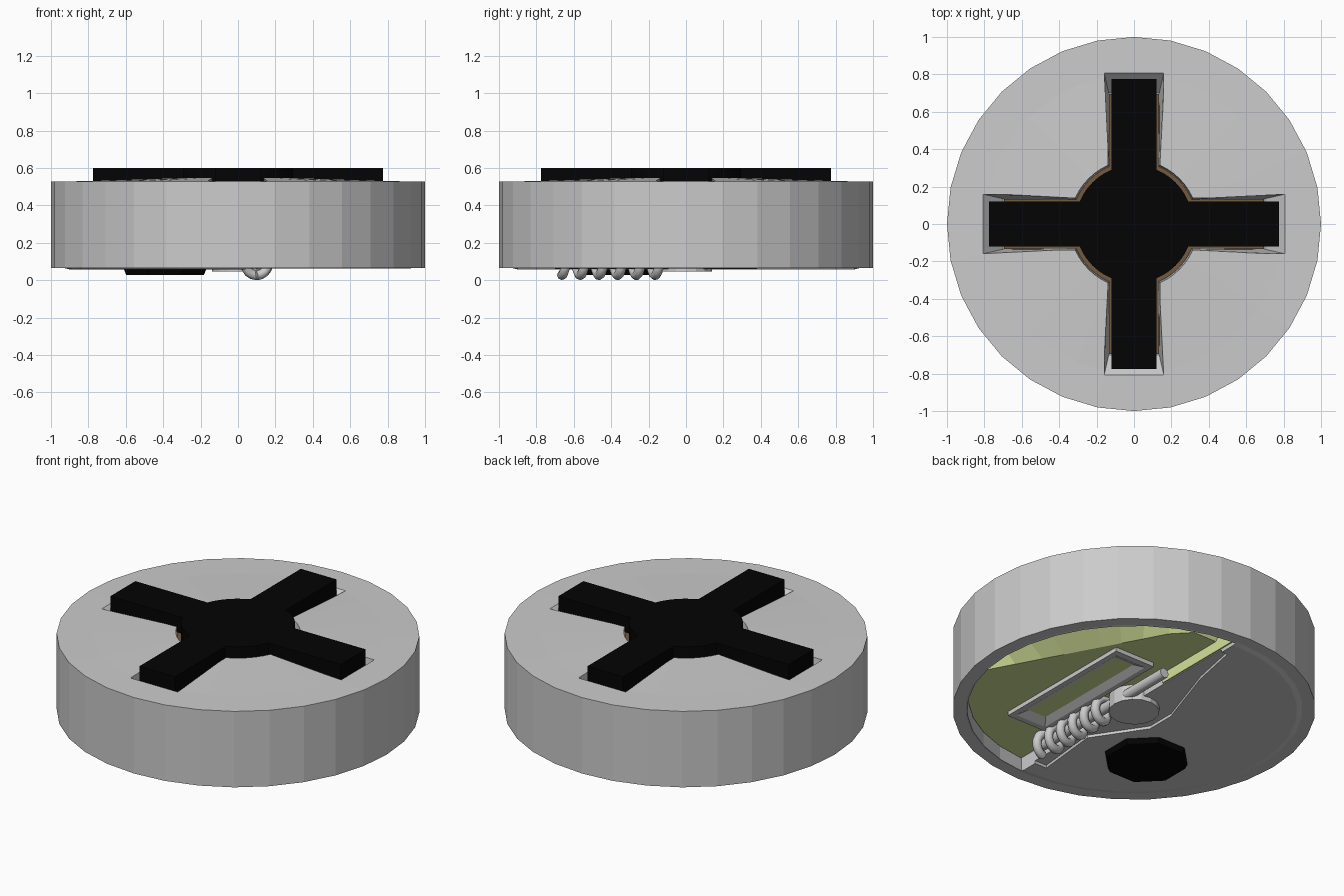
import bpy, bmesh, math
from math import sin, cos, pi

if "Cube" in bpy.data.objects:
    bpy.data.objects.remove(bpy.data.objects["Cube"])


def material(name, rgb):
    m = bpy.data.materials.new(name)
    m.diffuse_color = (*rgb, 1)
    m.use_nodes = True
    m.node_tree.nodes["Principled BSDF"].inputs["Base Color"].default_value = m.diffuse_color
    return m


BLACK = material("black", (0.001, 0.001, 0.001))
BROWN = material("brown", (0.17, 0.10, 0.05))
GREEN = material("green", (0.66, 0.76, 0.32))


def make(name, verts, faces, mat=None):
    me = bpy.data.meshes.new(name)
    me.from_pydata(verts, [], faces)
    bm = bmesh.new()
    bm.from_mesh(me)
    bmesh.ops.recalc_face_normals(bm, faces=bm.faces)
    bm.to_mesh(me)
    bm.free()
    ob = bpy.data.objects.new(name, me)
    bpy.context.collection.objects.link(ob)
    if mat:
        me.materials.append(mat)
    return ob


def loft(name, low, high, z0, z1, mat=None):
    """Closed solid between two outlines with equal point counts."""
    n = len(low)
    v = [(x, y, z0) for x, y in low] + [(x, y, z1) for x, y in high]
    f = [(i, (i + 1) % n, n + (i + 1) % n, n + i) for i in range(n)]
    return make(name, v, f + [tuple(range(n)), tuple(range(n, 2 * n))], mat)


def ring(r, n, cx=0, cy=0, a0=0):
    return [(cx + r * cos(a0 + 2 * pi * i / n), cy + r * sin(a0 + 2 * pi * i / n)) for i in range(n)]


def lathe(name, profile, n=32):
    v, f = [], []
    for r, z in profile:
        v += [(x, y, z) for x, y in ring(r, n)]
    for k in range(len(profile) - 1):
        f += [(k * n + i, k * n + (i + 1) % n, (k + 1) * n + (i + 1) % n, (k + 1) * n + i) for i in range(n)]
    last = (len(profile) - 1) * n
    return make(name, v, f + [tuple(range(n)), tuple(range(last, last + n))])


def cross(r, hw, tip_hw, tip, seg=6):
    """Four arms joined by a round hub."""
    a = math.asin(hw / r)
    pts = []
    for k in range(4):
        arm = [(tip, -tip_hw), (tip, tip_hw)]
        for i in range(seg + 1):
            t = a + (pi / 2 - 2 * a) * i / seg
            arm.append((r * cos(t), r * sin(t)))
        c, s = cos(k * pi / 2), sin(k * pi / 2)
        pts += [(x * c - y * s, x * s + y * c) for x, y in arm]
    return pts


def half_disc(r, x0, seg=16):
    a = math.acos(x0 / r)
    return [(r * cos(-a + 2 * a * i / seg), r * sin(-a + 2 * a * i / seg)) for i in range(seg + 1)]


def rect(x0, x1, y0, y1):
    return [(x0, y0), (x1, y0), (x1, y1), (x0, y1)]


def cut(target, cutter):
    m = target.modifiers.new("cut", 'BOOLEAN')
    m.operation = 'DIFFERENCE'
    m.solver = 'EXACT'
    m.object = cutter
    bpy.context.view_layer.objects.active = target
    bpy.ops.object.modifier_apply(modifier=m.name)
    bpy.data.objects.remove(cutter, do_unlink=True)


def tube(name, pts, radius, res=2):
    cu = bpy.data.curves.new(name, 'CURVE')
    cu.dimensions = '3D'
    cu.bevel_depth = radius
    cu.bevel_resolution = res
    cu.use_fill_caps = True
    sp = cu.splines.new('POLY')
    sp.points.add(len(pts) - 1)
    for p, q in zip(sp.points, pts):
        p.co = (*q, 1)
        p.radius = 1
    sp.use_smooth = True
    ob = bpy.data.objects.new(name, cu)
    bpy.context.collection.objects.link(ob)


# Round housing with slightly raised top and a stepped base
housing = lathe("housing", [(0.90, 0.058), (0.93, 0.065), (1, 0.065), (1, 0.527), (0.8, 0.53), (0.3, 0.547), (0.12, 0.547)])

# Flared cross-shaped slot in the top
cut(housing, loft("slot_cutter", cross(0.337, 0.132, 0.135, 0.70), cross(0.345, 0.14, 0.17, 0.855), 0.42, 0.58))

# Open half of the base, and the shallow step beside the mechanism
cut(housing, loft("chamber_cutter", half_disc(0.92, 0.04), half_disc(0.92, 0.04), -0.1, 0.36))
step = [(0.1, -0.8), (-0.04, -0.8), (0.0, -0.4), (-0.20, -0.10), (-0.20, 0.08), (-0.06, 0.5), (0.0, 0.8), (0.1, 0.8)]
cut(housing, loft("step_cutter", step, step, 0.0, 0.075))

# Brown floor in the slot and the black pressure cross
floor = cross(0.336, 0.131, 0.134, 0.695)
loft("slot_floor", floor, floor, 0.41, 0.46, BROWN)
spider = cross(0.314, 0.12, 0.12, 0.775)
loft("pressure_cross", spider, spider, 0.5, 0.6, BLACK)

# Green filling: a low plateau whose outer side slopes up to the chamber roof
roof = half_disc(0.915, 0.045)
plateau = []
for x, y in roof:
    k = min(1, 0.58 / max(0.01, 0.88 * x + 0.477 * y))
    plateau.append((max(0.045, x * k), min(y * k, 0.76)))
loft("filling", plateau, roof, 0.14, 0.35, GREEN)
panel = rect(0.035, 0.048, 0.3, 0.9)
loft("chamber_liner", panel, panel, 0.08, 0.35, GREEN)

# Grey dished tray in the open base
outer = rect(0.16, 0.43, -0.57, 0.36)
tray = loft("tray", outer, outer, 0.115, 0.30)
cut(tray, loft("dish_cutter", rect(0.175, 0.415, -0.555, 0.345), rect(0.25, 0.34, -0.46, 0.25), 0.105, 0.15))

# Striker hub, rod and coil spring
hub = ring(0.14, 16)
loft("striker_hub", hub, hub, 0.047, 0.3)
tube("striker_rod", [(0.1, -0.7, 0.09), (0.1, 0.38, 0.09)], 0.03)
per = 16
coil = []
for i in range(int(5.75 * per) + 1):
    t = 2 * pi * i / per
    coil.append((0.1 + 0.06 * sin(t), -0.665 + 0.1 * i / per, 0.086 - 0.06 * cos(t)))
tube("spring", coil, 0.026)

# Black plug under the base
loft("base_plug", ring(0.225, 8, -0.39, -0.36, pi / 8), ring(0.245, 8, -0.39, -0.36, pi / 8), 0.028, 0.075, BLACK)
